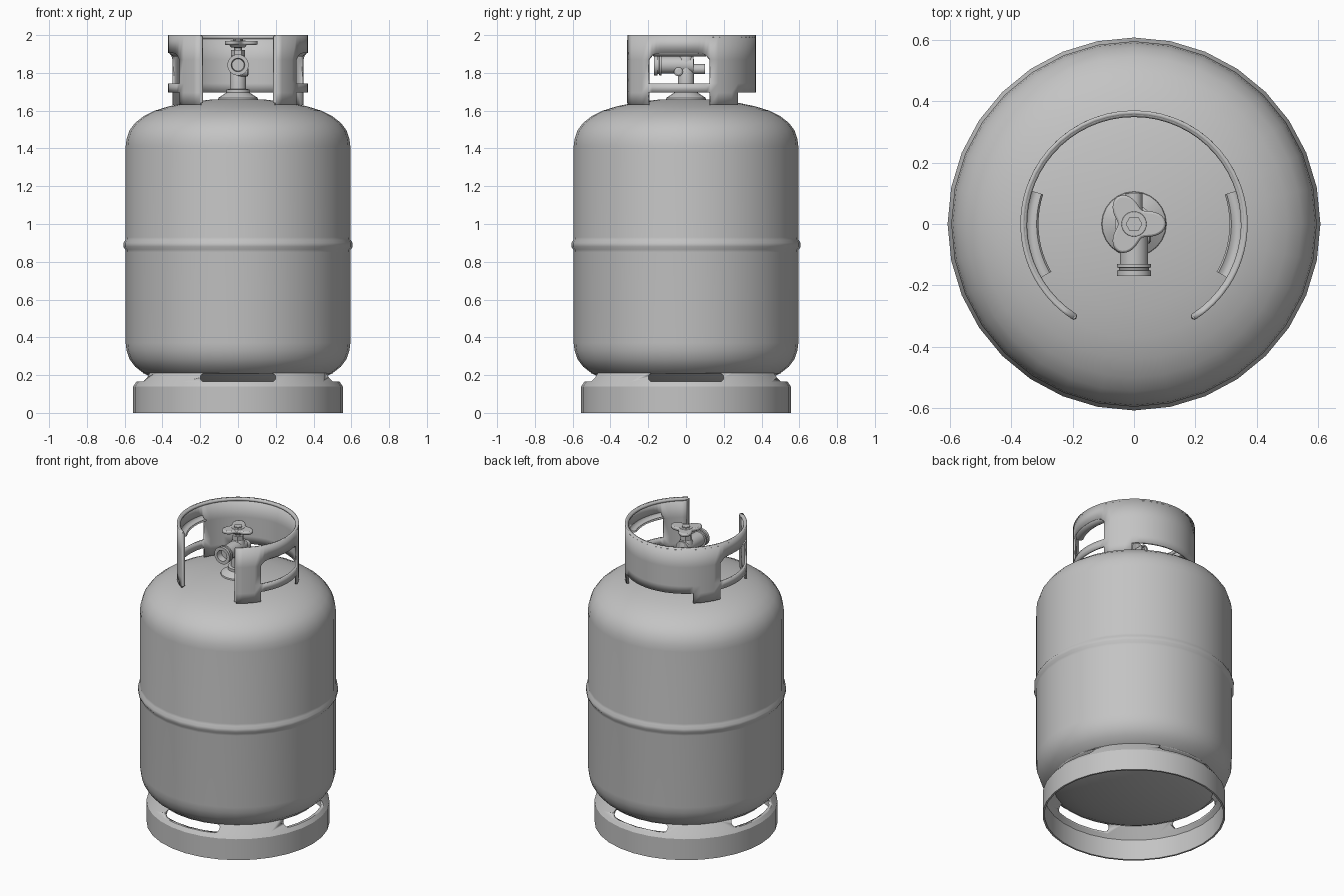
import bpy, bmesh
from math import sin, cos, pi, radians
from mathutils import Matrix, Vector

cube = bpy.data.objects.get("Cube")
if cube:
    bpy.data.objects.remove(cube, do_unlink=True)

grey = bpy.data.materials.new("painted_grey")
grey.use_nodes = True
grey.diffuse_color = (0.55, 0.55, 0.55, 1)
grey.node_tree.nodes["Principled BSDF"].inputs["Base Color"].default_value = (0.55, 0.55, 0.55, 1)


def select_only(ob):
    bpy.ops.object.select_all(action='DESELECT')
    ob.select_set(True)
    bpy.context.view_layer.objects.active = ob


def smooth(ob, angle=30):
    select_only(ob)
    bpy.ops.object.shade_smooth_by_angle(angle=radians(angle))


def finish(name, bm, matrix=None, angle=30):
    """Turn a bmesh into a clean, shaded object."""
    bmesh.ops.remove_doubles(bm, verts=bm.verts, dist=1e-5)
    bmesh.ops.recalc_face_normals(bm, faces=bm.faces)
    if matrix:
        bm.transform(matrix)
    mesh = bpy.data.meshes.new(name)
    bm.to_mesh(mesh)
    bm.free()
    mesh.materials.append(grey)
    ob = bpy.data.objects.new(name, mesh)
    bpy.context.collection.objects.link(ob)
    smooth(ob, angle)
    return ob


def sweep(name, profile, start=0, end=360, steps=32, closed=False, matrix=None, angle=30):
    """Turn an (r, z) profile round z; a partial sweep gets end caps."""
    bm = bmesh.new()
    full = end - start == 360
    rings = []
    for i in range(steps if full else steps + 1):
        a = radians(start + (end - start) * i / steps)
        rings.append([bm.verts.new((r * cos(a), r * sin(a), z)) for r, z in profile])
    n = len(profile)
    for i in range(steps):
        p, q = rings[i], rings[(i + 1) % len(rings)]
        for j in range(n if closed else n - 1):
            k = (j + 1) % n
            if profile[j][0] == 0:
                bm.faces.new((p[j], p[k], q[k]))
            elif profile[k][0] == 0:
                bm.faces.new((p[j], p[k], q[j]))
            else:
                bm.faces.new((p[j], p[k], q[k], q[j]))
    if not full:
        bm.faces.new(rings[0])
        bm.faces.new(rings[-1])
    loose = [v for v in bm.verts if not v.link_faces]
    bmesh.ops.delete(bm, geom=loose, context='VERTS')
    return finish(name, bm, matrix, angle)


def prism(name, points, height, matrix, angle=30):
    """Extrude a flat outline upwards by height."""
    bm = bmesh.new()
    face = bm.faces.new([bm.verts.new((x, y, 0)) for x, y in points])
    out = bmesh.ops.extrude_face_region(bm, geom=[face])
    verts = [g for g in out["geom"] if isinstance(g, bmesh.types.BMVert)]
    bmesh.ops.translate(bm, verts=verts, vec=(0, 0, height))
    return finish(name, bm, matrix, angle)


# Pressure vessel: the lower dome mirrors the upper one
dome = [(0.595, 1.41), (0.59, 1.45), (0.575, 1.495), (0.545, 1.535), (0.5, 1.57),
        (0.44, 1.6), (0.37, 1.622), (0.28, 1.641), (0.15, 1.658), (0, 1.665)]
bead = [(0.595, 0.85), (0.597, 0.865), (0.607, 0.88), (0.607, 0.9), (0.597, 0.915), (0.595, 0.93)]
bottom = [(r, 1.78 - z) for r, z in reversed(dome)]
sweep("tank_body", bottom + bead + dome, angle=40)

# Foot ring with four rounded slots
foot = sweep("foot_ring", [(0.555, 0), (0.555, 0.14), (0.54, 0.162), (0.492, 0.225),
                           (0.478, 0.22), (0.526, 0.157), (0.543, 0.135), (0.543, 0)], closed=True)
slot = []
for side in (1, -1):
    for i in range(7):
        a = -pi / 2 + pi * i / 6
        slot.append((side * (0.178 + 0.022 * cos(a)), side * 0.022 * sin(a)))
for turn in (0, pi / 2):
    place = (Matrix.Translation((0, 0, 0.187)) @ Matrix.Rotation(turn, 4, 'Z')
             @ Matrix.Rotation(pi / 2, 4, 'X') @ Matrix.Translation((0, 0, -0.7)))
    cutter = prism("slot_cutter", slot, 1.4, place)
    cutter.hide_render = True
    cut = foot.modifiers.new("slots", 'BOOLEAN')
    cut.operation = 'DIFFERENCE'
    cut.solver = 'EXACT'
    cut.object = cutter
    select_only(foot)
    bpy.ops.object.modifier_move_to_index(modifier=cut.name, index=0)
    bpy.ops.object.modifier_apply(modifier=cut.name)
    bpy.data.objects.remove(cutter, do_unlink=True)

# Valve guard: front leg, hand opening, rear leg and back wall, mirrored in x
GAP, OPEN0, OPEN1, REAR = -57, -33, 20.5, 48
sections = [(GAP, OPEN0, 4, (0, 1, 2, 3)), (OPEN0, OPEN1, 14, (1, 3)),
            (OPEN1, REAR, 4, (0, 1, 2, 3)), (REAR, 90, 6, (1, 2, 3))]


def levels(a):
    t = min(1, abs(a - (OPEN0 + OPEN1) / 2) / ((OPEN1 - OPEN0) / 2))
    return (1.63, 1.695, 1.745, 1.905 - 0.035 * t ** 8, 2.0)


def on_wall(a, z, r=0.37):
    return Vector((r * cos(radians(a)), r * sin(radians(a)), z))


bm = bmesh.new()
for start, end, steps, rows in sections:
    for i in range(steps):
        a, b = (start + (end - start) * k / steps for k in (i, i + 1))
        la, lb = levels(a), levels(b)
        for row in rows:
            quad = [on_wall(a, la[row]), on_wall(b, lb[row]),
                    on_wall(b, lb[row + 1]), on_wall(a, la[row + 1])]
            for sx in (1, -1):
                bm.faces.new([bm.verts.new((sx * p.x, p.y, p.z)) for p in quad[::sx]])
guard = finish("valve_guard", bm)
solid = guard.modifiers.new("thickness", 'SOLIDIFY')
solid.thickness = 0.014
solid.offset = -1
select_only(guard)
bpy.ops.object.modifier_move_to_index(modifier=solid.name, index=0)
bpy.ops.object.modifier_apply(modifier=solid.name)

# Rolled rim along the top and down both front edges
path = [on_wall(GAP, 1.64, 0.359)]
path += [on_wall(GAP + (180 - 2 * GAP) * i / 48, 1.989, 0.359) for i in range(49)]
path.append(on_wall(180 - GAP, 1.64, 0.359))
curve = bpy.data.curves.new("guard_rim", 'CURVE')
curve.dimensions = '3D'
curve.bevel_depth = 0.011
curve.bevel_resolution = 2
curve.use_fill_caps = True
spline = curve.splines.new('POLY')
spline.points.add(len(path) - 1)
for point, co in zip(spline.points, path):
    point.co = (*co, 1)
curve.materials.append(grey)
rim = bpy.data.objects.new("guard_rim", curve)
bpy.context.collection.objects.link(rim)
select_only(rim)
bpy.ops.object.convert(target='MESH')
smooth(bpy.context.object, 50)

# Grip lips curled inwards above each hand opening
lip = [(0.368, 1.918), (0.362, 1.9), (0.345, 1.888), (0.325, 1.887), (0.311, 1.897),
       (0.317, 1.905), (0.328, 1.898), (0.342, 1.899), (0.354, 1.91), (0.357, 1.92)]
for side, start, end in (("left", -30, 18), ("right", 162, 210)):
    sweep(side + "_grip_lip", lip, start, end, 12, closed=True, angle=50)

# Valve: flange, neck and stem in one turned part
sweep("valve_stem", [(0, 1.645), (0.108, 1.65), (0.104, 1.668), (0.062, 1.695), (0.062, 1.712),
                     (0.043, 1.715), (0.043, 1.87), (0.034, 1.89), (0.02, 1.9), (0.02, 1.95), (0, 1.95)], steps=24)
sweep("gland_nut", [(0, 1.89), (0.036, 1.89), (0.036, 1.92), (0, 1.92)], steps=6)

# Outlet towards the front, with a recessed mouth and two thread collars
forward = Matrix.Translation((0, 0, 1.842)) @ Matrix.Rotation(pi / 2, 4, 'X')
sweep("valve_outlet", [(0, -0.04), (0.046, -0.04), (0.046, 0.13), (0.056, 0.131), (0.056, 0.141),
                       (0.049, 0.143), (0.049, 0.15), (0.056, 0.152), (0.056, 0.17),
                       (0.036, 0.17), (0.032, 0.13), (0, 0.13)], steps=24, matrix=forward)

# Relief port to the back and small bleed screw at the side
backward = Matrix.Translation((0, 0, 1.82)) @ Matrix.Rotation(-pi / 2, 4, 'X')
sweep("relief_port", [(0, 0), (0.027, 0), (0.027, 0.1), (0.017, 0.1), (0.015, 0.085), (0, 0.085)],
      steps=16, matrix=backward)
sideways = Matrix.Translation((0, -0.04, 1.806)) @ Matrix.Rotation(pi / 2, 4, 'Y')
sweep("bleed_screw", [(0, 0), (0.024, 0), (0.024, 0.05), (0.014, 0.056), (0, 0.056)],
      steps=12, matrix=sideways)

# Three-lobed handwheel with hub and nut
lobes = []
for i in range(48):
    a = 2 * pi * i / 48
    r = 0.078 + 0.026 * cos(3 * a)
    lobes.append((r * cos(a), r * sin(a)))
wheel = prism("handwheel", lobes, 0.022, Matrix.Translation((0, 0, 1.948)), 50)
bevel = wheel.modifiers.new("soft_edge", 'BEVEL')
bevel.width = 0.007
bevel.segments = 2
sweep("wheel_hub", [(0, 1.93), (0.035, 1.935), (0.05, 1.95), (0.04, 1.972), (0, 1.973)], steps=24)
sweep("wheel_nut", [(0, 1.965), (0.027, 1.965), (0.027, 1.979), (0, 1.979)], steps=6)
